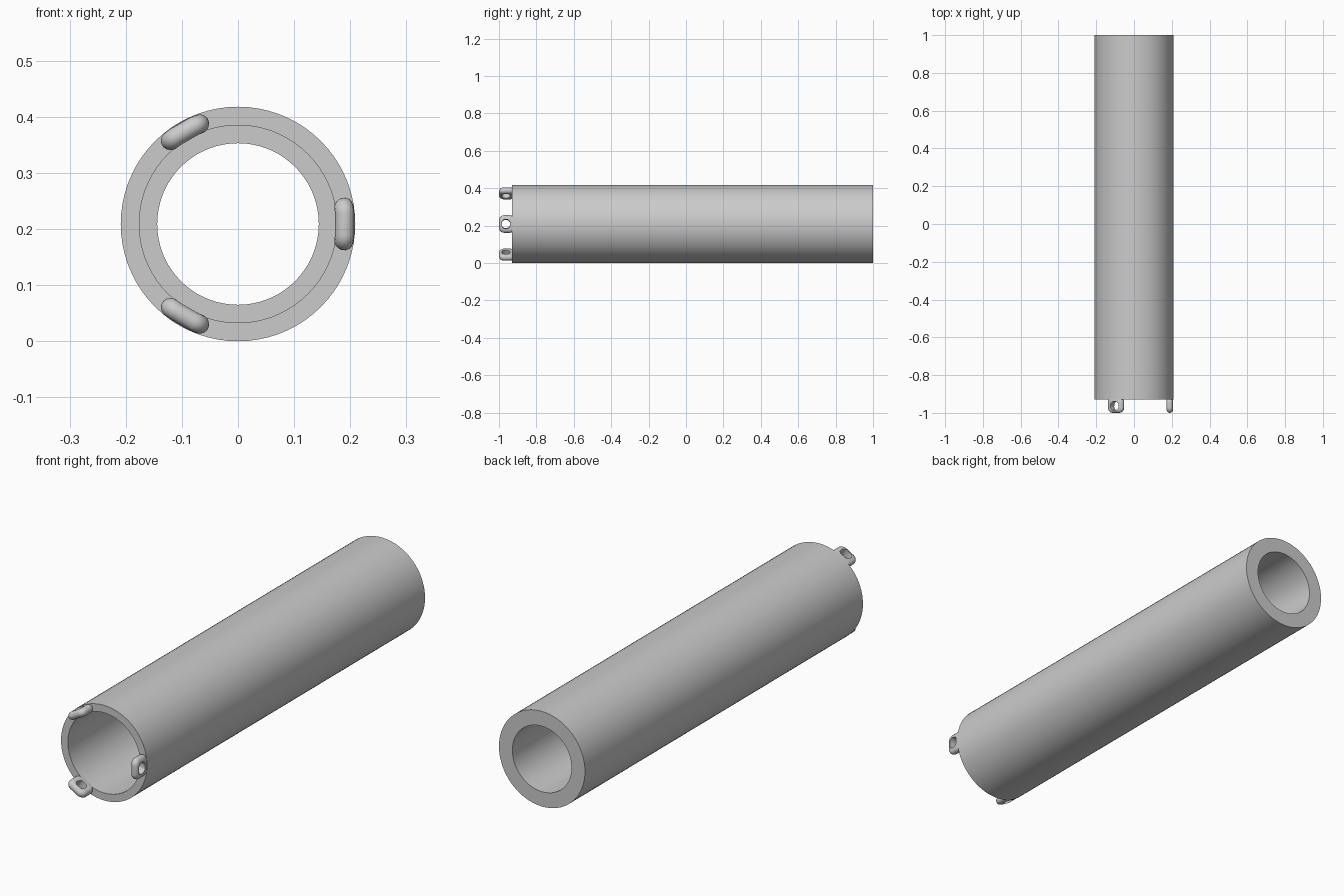
import bpy, bmesh
from math import sin, cos, pi, atan2

if "Cube" in bpy.data.objects:
    bpy.data.objects.remove(bpy.data.objects["Cube"])

CZ = 0.209            # height of the tube axis


def finish(bm, name, angle=0.6):
    bmesh.ops.recalc_face_normals(bm, faces=bm.faces)
    me = bpy.data.meshes.new(name)
    bm.to_mesh(me)
    bm.free()
    ob = bpy.data.objects.new(name, me)
    bpy.context.collection.objects.link(ob)
    bpy.ops.object.select_all(action='DESELECT')
    ob.select_set(True)
    bpy.context.view_layer.objects.active = ob
    bpy.ops.object.shade_smooth_by_angle(angle=angle)
    return ob


def loft_closed(bm, rings):
    """Join rings of points into a closed, torus-like skin."""
    vs = [[bm.verts.new(p) for p in r] for r in rings]
    n = len(vs[0])
    for k in range(len(vs)):
        a, b = vs[k], vs[(k + 1) % len(vs)]
        for i in range(n):
            j = (i + 1) % n
            bm.faces.new((a[i], a[j], b[j], b[i]))


# tube wall with a wide front bore stepping down to a narrow rear bore
profile = [(0.209, -0.93), (0.209, 1.0), (0.144, 1.0),
           (0.144, 0.0), (0.176, 0.0), (0.176, -0.93)]
N = 72
bm = bmesh.new()
loft_closed(bm, [[(r * cos(2 * pi * i / N), y, CZ + r * sin(2 * pi * i / N))
                  for i in range(N)] for r, y in profile])
finish(bm, "tube")

# rounded lugs with a radial hole, bent around the tube axis
HALF_W, Y0, Y1, CORNER = 0.047, -1.0, -0.915, 0.028
HOLE_Y, HOLE_R = -0.963, 0.024
R_MID, HALF_T, BEVEL = 0.191, 0.017, 0.0165


def outline(inset):
    pts = []
    w = HALF_W - CORNER
    corners = [(w, Y1 - CORNER), (-w, Y1 - CORNER),
               (-w, Y0 + CORNER), (w, Y0 + CORNER)]
    for q, (ct, cy) in enumerate(corners):
        for s in range(9):
            a = (q + s / 8) * pi / 2
            pts.append((ct + (CORNER - inset) * cos(a),
                        cy + (CORNER - inset) * sin(a)))
    return pts


dirs = [atan2(y - HOLE_Y, t) for t, y in outline(0)]
hole = [(HOLE_R * cos(a), HOLE_Y + HOLE_R * sin(a)) for a in dirs]


def make_lug(name, turn):
    def bend(pts, h):
        r = R_MID + h
        return [(r * cos(turn + t / R_MID), y, CZ + r * sin(turn + t / R_MID))
                for t, y in pts]
    rings = [bend(hole, -HALF_T), bend(hole, HALF_T)]
    for s in range(9):
        a = pi / 2 - pi * s / 8
        rings.append(bend(outline(BEVEL * (1 - cos(a))), HALF_T * sin(a)))
    bm = bmesh.new()
    loft_closed(bm, rings)
    finish(bm, name)


for k, label in enumerate(("right", "upper_left", "lower_left")):
    make_lug("lug_" + label, k * 2 * pi / 3)
